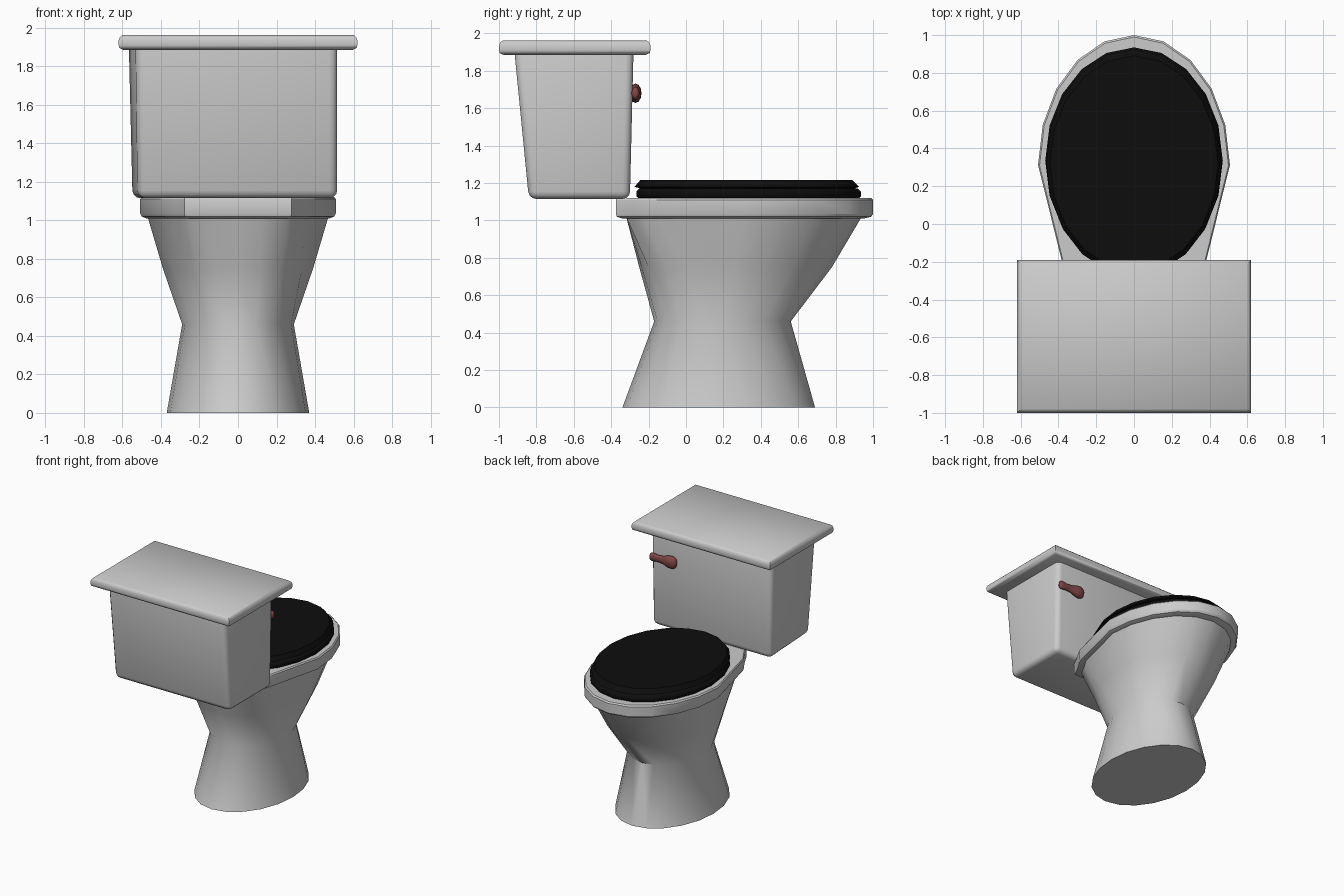
import bpy, bmesh, math
from mathutils import Vector

if "Cube" in bpy.data.objects:
    bpy.data.objects.remove(bpy.data.objects["Cube"])

N = 20


def paint(ob, name, col):
    m = bpy.data.materials.new(name)
    m.diffuse_color = (*col, 1)
    m.use_nodes = True
    m.node_tree.nodes["Principled BSDF"].inputs["Base Color"].default_value = m.diffuse_color
    ob.data.materials.append(m)


def finish(name, bm, angle=40):
    bmesh.ops.recalc_face_normals(bm, faces=bm.faces[:])
    me = bpy.data.meshes.new(name)
    bm.to_mesh(me)
    bm.free()
    ob = bpy.data.objects.new(name, me)
    bpy.context.collection.objects.link(ob)
    bpy.ops.object.select_all(action='DESELECT')
    ob.select_set(True)
    bpy.context.view_layer.objects.active = ob
    bpy.ops.object.shade_smooth_by_angle(angle=math.radians(angle))
    return ob


def loft(name, rings, angle=40):
    """Skin a stack of equal-length point rings and cap both ends."""
    bm = bmesh.new()
    loops = [[bm.verts.new(p) for p in r] for r in rings]
    for a, b in zip(loops, loops[1:]):
        for i in range(len(a)):
            j = (i + 1) % len(a)
            bm.faces.new((a[i], a[j], b[j], b[i]))
    bm.faces.new(loops[0])
    bm.faces.new(loops[-1])
    return finish(name, bm, angle)


# Rear half-outline of the rim, from its shoulder to the flat back edge
BACK = {6: (0.385, -0.19), 7: (0.33, -0.28), 8: (0.28, -0.375),
        9: (0.14, -0.375), 10: (0, -0.375)}


def ring(rx, y0, y1, z, blend=0.0):
    """Ellipse between y0 and y1; blend=1 gives the flat-backed rim outline."""
    pts = []
    for k in range(N):
        a = 2 * math.pi * k / N
        x, y = math.sin(a), math.cos(a)
        kk = min(k, N - k)
        if kk in BACK:
            bx, by = BACK[kk]
            bx = bx / 0.51 * (1 if k <= N // 2 else -1)
            by = (by - 0.3125) / 0.6875
            x += (bx - x) * blend
            y += (by - y) * blend
        pts.append((x * rx, (y0 + y1) / 2 + y * (y1 - y0) / 2, z))
    return pts


# Pedestal and bowl
loft("bowl", [ring(0.37, -0.34, 0.69, 0),
              ring(0.29, -0.17, 0.56, 0.46),
              ring(0.39, -0.25, 0.78, 0.75, 0.5),
              ring(0.47, -0.32, 0.94, 1.02, 1)], 50)

# Rim
loft("rim", [ring(0.475, -0.34, 0.95, 1.01, 1),
             ring(0.50, -0.37, 0.99, 1.02, 1),
             ring(0.508, -0.375, 1.0, 1.035, 1),
             ring(0.508, -0.375, 1.0, 1.11, 1),
             ring(0.50, -0.37, 0.99, 1.12, 1)], 30)

# Seat and its cover
black = (0.004, 0.004, 0.004)
seat = loft("seat", [ring(0.455, -0.25, 0.92, 1.115),
                     ring(0.47, -0.265, 0.935, 1.13),
                     ring(0.47, -0.265, 0.935, 1.155),
                     ring(0.455, -0.25, 0.92, 1.17)], 50)
cover = loft("seat_cover", [ring(0.44, -0.24, 0.90, 1.17),
                            ring(0.465, -0.275, 0.925, 1.18),
                            ring(0.445, -0.245, 0.89, 1.215)])
paint(seat, "seat_black", black)
paint(cover, "cover_black", black)


def rounded(name, bottom, top, width, segs):
    """Four-sided block from two quads, with bevelled edges."""
    bm = bmesh.new()
    lo = [bm.verts.new(p) for p in bottom]
    hi = [bm.verts.new(p) for p in top]
    bm.faces.new(lo)
    bm.faces.new(hi)
    for i in range(4):
        j = (i + 1) % 4
        bm.faces.new((lo[i], lo[j], hi[j], hi[i]))
    bmesh.ops.recalc_face_normals(bm, faces=bm.faces[:])
    bmesh.ops.bevel(bm, geom=bm.edges[:], offset=width, segments=segs,
                    profile=0.5, affect='EDGES')
    return finish(name, bm)


def quad(xl_back, xl_front, xr, y0, y1, z):
    return [(xl_back, y0, z), (xr, y0, z), (xr, y1, z), (xl_front, y1, z)]


# Tapered tank, slightly skewed on its left side
rounded("tank", quad(-0.52, -0.55, 0.515, -0.84, -0.30, 1.115),
        quad(-0.53, -0.57, 0.515, -0.92, -0.28, 1.93), 0.04, 3)

# Tank lid with a rounded edge on its sides only
LID = [(0.025, 1.885), (0.004, 1.895), (0, 1.91), (0, 1.935), (0.006, 1.95), (0.02, 1.963)]
loft("tank_lid", [quad(-0.62 + d, -0.62 + d, 0.62 - d, -1 + d, -0.19 - d, z)
                  for d, z in LID], 50)

# Flush lever, a flattened turned shape running sideways
LEVER = [(0.275, 0.015), (0.285, 0.038), (0.31, 0.052), (0.35, 0.048), (0.39, 0.032),
         (0.44, 0.028), (0.49, 0.034), (0.505, 0.028), (0.51, 0.012)]
lever = loft("flush_lever", [[(x, -0.27 + 0.62 * r * math.cos(2 * math.pi * i / 12),
                               1.68 + r * math.sin(2 * math.pi * i / 12))
                              for i in range(12)] for x, r in LEVER], 60)
paint(lever, "lever_red", (0.22, 0.06, 0.06))
